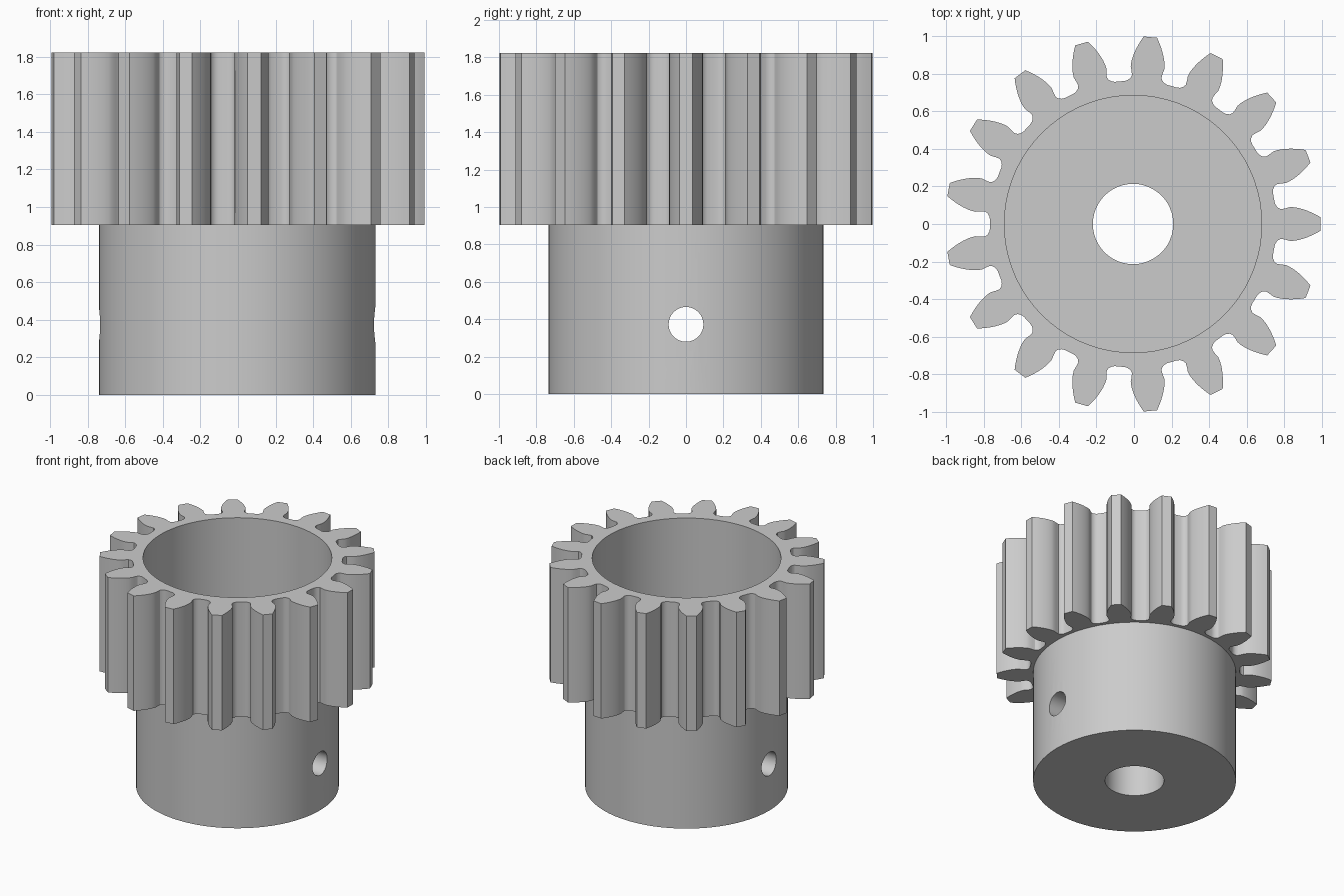
import bpy, bmesh, math
from mathutils import Matrix, Vector

if "Cube" in bpy.data.objects:
    bpy.data.objects.remove(bpy.data.objects["Cube"])

TEETH = 17
TIP, PITCH, BASE, ROOT = 1.0, 17 / 19, 0.841, 0.763
GEAR_Z, TOP_Z, FLOOR_Z = 0.904, 1.824, 1.185
HUB_R, CUP_R, BORE_R, PIN_R, PIN_Z = 0.736, 0.685, 0.214, 0.093, 0.373
CENTRE_X = -0.005

steel = bpy.data.materials.new("grey steel")
steel.use_nodes = True
colour = (0.6, 0.6, 0.6, 1)
steel.diffuse_color = colour
steel.node_tree.nodes["Principled BSDF"].inputs["Base Color"].default_value = colour


def make_object(name, bm):
    bmesh.ops.recalc_face_normals(bm, faces=bm.faces)
    mesh = bpy.data.meshes.new(name)
    bm.to_mesh(mesh)
    bm.free()
    mesh.materials.append(steel)
    obj = bpy.data.objects.new(name, mesh)
    bpy.context.collection.objects.link(obj)
    return obj


def cylinder(name, radius, z0, z1, segments=72):
    bm = bmesh.new()
    bmesh.ops.create_cone(bm, cap_ends=True, segments=segments, radius1=radius,
                          radius2=radius, depth=z1 - z0,
                          matrix=Matrix.Translation((0, 0, (z0 + z1) / 2)))
    return make_object(name, bm)


def combine(target, other, operation):
    mod = target.modifiers.new(operation.title(), "BOOLEAN")
    mod.operation, mod.solver, mod.object = operation, "EXACT", other
    bpy.context.view_layer.objects.active = target
    bpy.ops.object.modifier_apply(modifier=mod.name)
    bpy.data.objects.remove(other)


def involute(angle):
    return math.tan(angle) - angle


def half_angle(radius):
    # Half the angular tooth thickness on an involute flank
    return (math.pi / (2 * TEETH) + involute(math.radians(20))
            - involute(math.acos(BASE / radius)))


# Half tooth, root to tip: root fillet, slight undercut, involute flank
flank = [(ROOT, 0.15), (0.767, 0.13), (0.778, 0.11), (0.792, 0.1), (0.815, 0.102)]
for i in range(8):
    r = BASE + (TIP - BASE) * i / 7
    flank.append((r, half_angle(r)))
tooth = [(r, -a) for r, a in flank] + [(r, a) for r, a in reversed(flank)]

# Toothed rim
bm = bmesh.new()
outline = []
for n in range(TEETH):
    for r, a in tooth:
        t = a + math.tau * n / TEETH
        outline.append(bm.verts.new((r * math.cos(t), r * math.sin(t), GEAR_Z)))
face = bm.faces.new(outline)
extruded = bmesh.ops.extrude_face_region(bm, geom=[face])["geom"]
bmesh.ops.translate(bm, vec=Vector((0, 0, TOP_Z - GEAR_Z)),
                    verts=[v for v in extruded if isinstance(v, bmesh.types.BMVert)])
if not face.is_valid or len(bm.faces) == len(outline) + 1:
    bmesh.ops.holes_fill(bm, edges=[e for e in bm.edges if e.is_boundary])
gear = make_object("pinion_gear", bm)

# Hub, upper recess and shaft bore
combine(gear, cylinder("hub", HUB_R, 0, GEAR_Z + 0.1), "UNION")
combine(gear, cylinder("recess", CUP_R, FLOOR_Z, TOP_Z + 0.2), "DIFFERENCE")
combine(gear, cylinder("bore", BORE_R, -0.2, FLOOR_Z + 0.2, 48), "DIFFERENCE")

# Pin hole across the hub
pin = cylinder("pin_hole", PIN_R, -1, 1, 32)
pin.data.transform(Matrix.Translation((0, 0, PIN_Z)) @ Matrix.Rotation(math.pi / 2, 4, "Y"))
combine(gear, pin, "DIFFERENCE")

gear.data.transform(Matrix.Translation((CENTRE_X, 0, 0)))
bpy.ops.object.select_all(action="DESELECT")
gear.select_set(True)
bpy.context.view_layer.objects.active = gear
bpy.ops.object.shade_smooth_by_angle(angle=math.radians(30))
